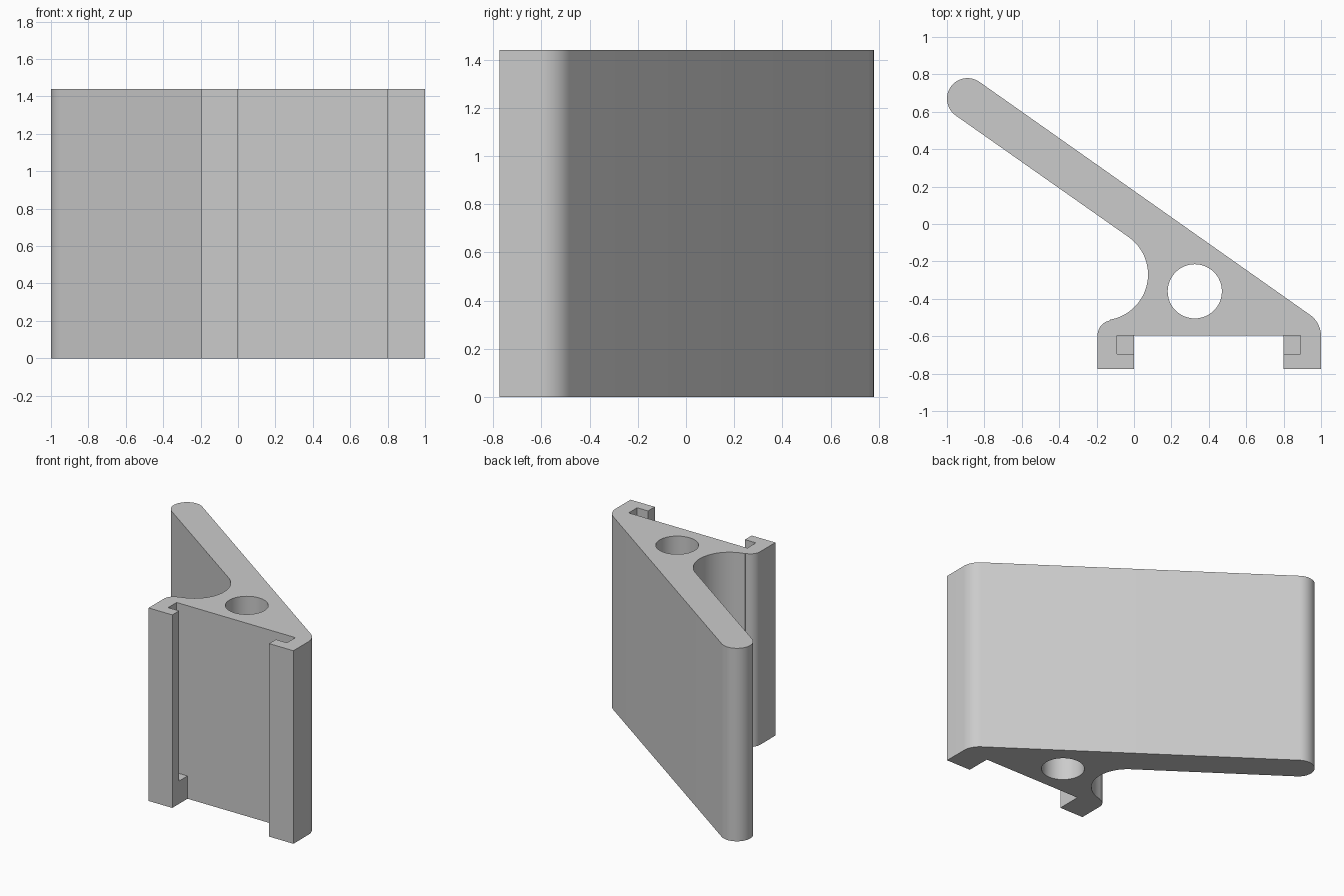
import bpy, bmesh
from math import sin, cos, radians

if "Cube" in bpy.data.objects:
    bpy.data.objects.remove(bpy.data.objects["Cube"])

HEIGHT = 1.44
STOP_HEIGHT = 0.17


def arc(cx, cy, r, a0, a1, n):
    """Points along an arc, angles in degrees."""
    angles = [radians(a0 + (a1 - a0) * i / n) for i in range(n + 1)]
    return [(cx + r * cos(a), cy + r * sin(a)) for a in angles]


def extrude_loops(name, loops, height):
    """Extrude closed outlines (first outer, others holes) up from z = 0."""
    bm = bmesh.new()
    for pts in loops:
        vs = [bm.verts.new((x, y, 0)) for x, y in pts]
        for a, b in zip(vs, vs[1:] + vs[:1]):
            bm.edges.new((a, b))
    bmesh.ops.triangle_fill(bm, edges=bm.edges[:], use_beauty=True,
                            use_dissolve=False, normal=(0, 0, 1))
    res = bmesh.ops.extrude_face_region(bm, geom=bm.faces[:], use_keep_orig=True)
    top = [g for g in res["geom"] if isinstance(g, bmesh.types.BMVert)]
    bmesh.ops.translate(bm, verts=top, vec=(0, 0, height))
    bmesh.ops.recalc_face_normals(bm, faces=bm.faces[:])
    mesh = bpy.data.meshes.new(name)
    bm.to_mesh(mesh)
    bm.free()
    ob = bpy.data.objects.new(name, mesh)
    bpy.context.collection.objects.link(ob)
    return ob


# Bracket outline: slanted arm, concave throat, foot with two slotted rails
outline = (
    arc(-0.89, 0.67, 0.11, 55, 235, 24)              # rounded arm tip
    + arc(-0.17, -0.27, 0.245, 55, -80.4, 32)        # concave throat
    + arc(-0.115, -0.595, 0.08, 99.6, 180, 12)       # rounded heel
    + [(-0.195, -0.775), (0, -0.775), (0, -0.695),   # left rail
       (-0.09, -0.695), (-0.09, -0.595),
       (0.89, -0.595), (0.89, -0.695),               # right rail
       (0.8, -0.695), (0.8, -0.775), (1.0, -0.775)]
    + arc(0.86, -0.6, 0.14, 0, 55, 12)               # rounded toe
)
hole = arc(0.325, -0.36, 0.145, 0, 352.5, 47)
bracket = extrude_loops("bracket_body", [outline, hole], HEIGHT)

# Stops closing the lower end of each rail slot
for side, x0, x1 in (("left", -0.09, 0.0), ("right", 0.8, 0.89)):
    extrude_loops(side + "_slot_stop",
                  [[(x0, -0.695), (x1, -0.695), (x1, -0.595), (x0, -0.595)]],
                  STOP_HEIGHT)

# Smooth the curved walls, keep the edges crisp
bpy.context.view_layer.objects.active = bracket
bracket.select_set(True)
bpy.ops.object.shade_smooth_by_angle(angle=radians(30))
